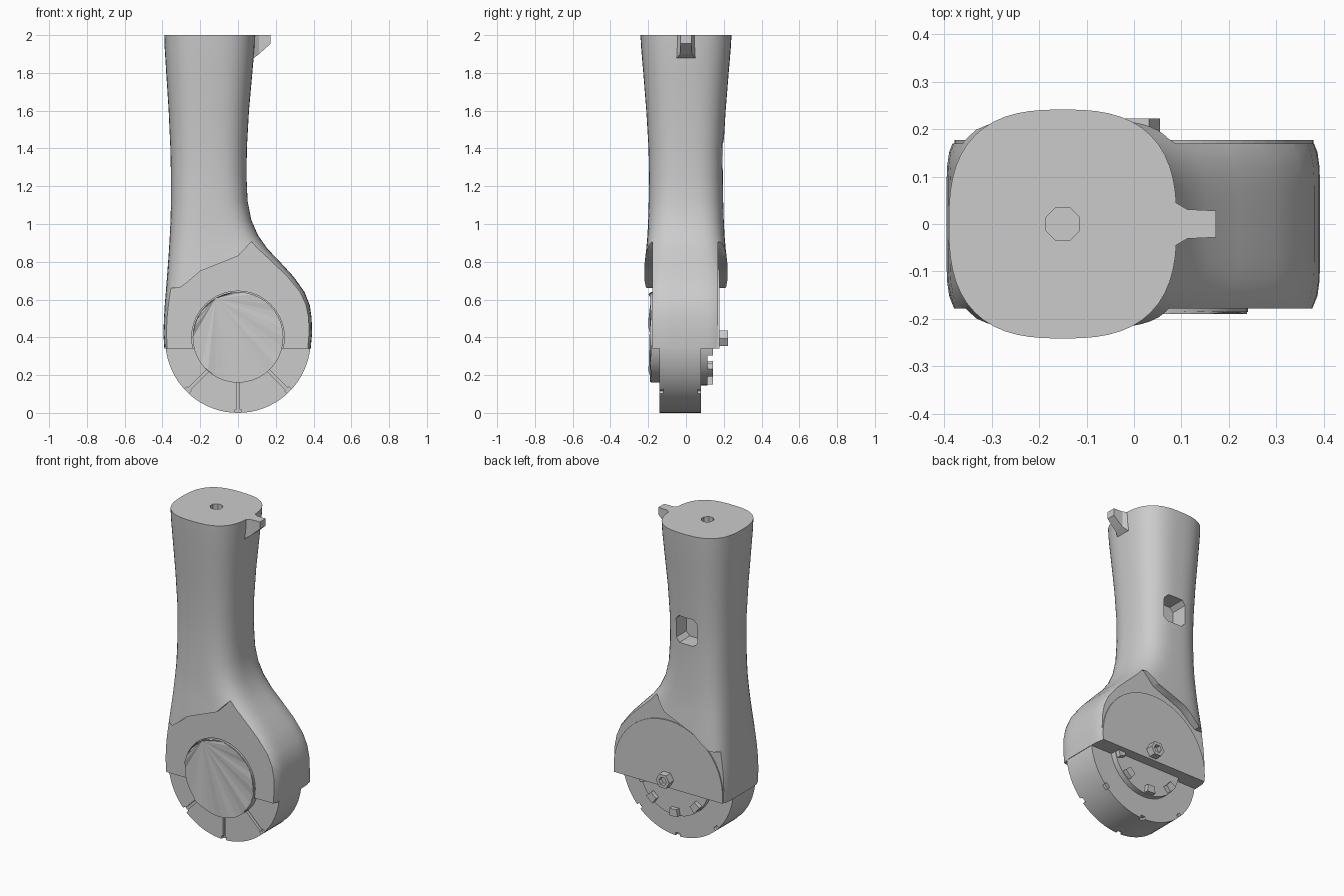
import bpy, bmesh, math, random
from mathutils import Vector

random.seed(4)
if "Cube" in bpy.data.objects:
    bpy.data.objects.remove(bpy.data.objects["Cube"], do_unlink=True)

grey = bpy.data.materials.new("plain_grey")
grey.use_nodes = True
grey.diffuse_color = (0.6, 0.6, 0.6, 1)
grey.node_tree.nodes["Principled BSDF"].inputs["Base Color"].default_value = (0.6, 0.6, 0.6, 1)

AXLE = 0.385     # height of the wheel centre
SKIRT = 0.34     # bottom edge of the housing


def finish(name, bm):
    bmesh.ops.recalc_face_normals(bm, faces=bm.faces)
    mesh = bpy.data.meshes.new(name)
    bm.to_mesh(mesh)
    bm.free()
    mesh.materials.append(grey)
    obj = bpy.data.objects.new(name, mesh)
    bpy.context.collection.objects.link(obj)
    return obj


def loft(name, rings):
    """Skin a list of closed rings and cap both ends."""
    bm = bmesh.new()
    rows = [[bm.verts.new(p) for p in ring] for ring in rings]
    n = len(rows[0])
    for a, b in zip(rows, rows[1:]):
        for i in range(n):
            bm.faces.new((a[i], a[(i + 1) % n], b[(i + 1) % n], b[i]))
    bm.faces.new(rows[0])
    bm.faces.new(rows[-1])
    return finish(name, bm)


def prism(name, outline, y0, y1):
    """Extrude an x-z outline along y."""
    return loft(name, [[(x, y, z) for x, z in outline] for y in (y0, y1)])


def arc(r, n, cx=0, cz=AXLE, start=0.0, sweep=math.tau):
    steps = n if sweep == math.tau else n - 1
    return [(cx + r * math.cos(start + sweep * i / steps),
             cz + r * math.sin(start + sweep * i / steps)) for i in range(n)]


def cut(obj, cutter):
    mod = obj.modifiers.new("cut", 'BOOLEAN')
    mod.object, mod.operation, mod.solver = cutter, 'DIFFERENCE', 'EXACT'
    graph = bpy.context.evaluated_depsgraph_get()
    mesh = bpy.data.meshes.new_from_object(obj.evaluated_get(graph))
    obj.modifiers.clear()
    obj.data = mesh
    bpy.data.objects.remove(cutter, do_unlink=True)


def smooth(obj, degrees=30):
    bpy.ops.object.select_all(action='DESELECT')
    obj.select_set(True)
    bpy.context.view_layer.objects.active = obj
    bpy.ops.object.shade_smooth_by_angle(angle=math.radians(degrees))


def section(z, left, right, depth, power, n=64):
    """Rounded-square ring."""
    ring = []
    for i in range(n):
        c, s = math.cos(math.tau * i / n), math.sin(math.tau * i / n)
        k = (abs(c) ** power + abs(s) ** power) ** (-1 / power)
        ring.append(((left + right) / 2 + c * k * (right - left) / 2, s * k * depth, z))
    return ring


# Leg and housing: height, left, right, half depth, squareness
levels = [
    (SKIRT, -.39, .385, .23, 6), (.42, -.395, .392, .23, 6), (.5, -.392, .39, .23, 6),
    (.57, -.388, .38, .23, 5.5), (.64, -.382, .352, .23, 5), (.72, -.376, .295, .225, 4.5),
    (.8, -.37, .222, .218, 4), (.87, -.365, .155, .21, 3.7), (.94, -.361, .106, .204, 3.4),
    (1.02, -.357, .071, .2, 3.1), (1.12, -.355, .051, .197, 2.9), (1.25, -.355, .045, .195, 2.8),
    (1.4, -.358, .047, .198, 2.7), (1.6, -.367, .058, .21, 2.7), (1.8, -.38, .076, .226, 2.7),
    (1.93, -.388, .087, .237, 2.7), (2, -.39, .09, .241, 2.7)]
housing = loft("leg_housing", [section(*row) for row in levels])

# Flat side panels under the shoulder step
step = [(-.5, .2), (-.5, .66), (-.31, .66), (-.27, .69), (-.2, .75), (-.1, .79),
        (0, .83), (.07, .905), (.5, .905), (.5, .2)]
cut(housing, prism("front_panel_cutter", step, -.4, -.178))
cut(housing, prism("back_panel_cutter", step, .17, .4))

# Opening for the front hub, window in the back and socket in the top
cut(housing, prism("hub_cutter", arc(.245, 40, cz=.4), -.3, -.15))
w, h, c = .075, .085, .025
window = [(-.14 + x, 1.37 + z) for x, z in
          [(-w, c - h), (c - w, -h), (w - c, -h), (w, c - h),
           (w, h - c), (w - c, h), (c - w, h), (-w, h - c)]]
cut(housing, prism("window_cutter", window, .09, .4))
socket = [[(-.15 + .038 * math.cos(math.tau * (i + .5) / 8),
            .038 * math.sin(math.tau * (i + .5) / 8), z) for i in range(8)]
          for z in (1.85, 2.1)]
cut(housing, loft("socket_cutter", socket))
smooth(housing)

# Tab at the top of the leg
tab = loft("top_tab", [
    [(x, -y, low), (x, y, low), (x, y, 2), (x, -y, 2)]
    for x, y, low in ((.05, .07, 1.86), (.085, .047, 1.88), (.112, .031, 1.9), (.173, .028, 1.955))])

# Wheel with radial grooves and small rim notches
wheel = prism("wheel", arc(AXLE, 72), -.14, .08)
for i in range(8):
    a = math.radians(-90 + 45 * i)
    out, side = Vector((math.cos(a), math.sin(a))), Vector((-math.sin(a), math.cos(a)))

    def strip(r0, r1, half):
        return [tuple(Vector((0, AXLE)) + out * r + side * s)
                for r, s in ((r0, -half), (r1, -half), (r1, half), (r0, half))]
    cut(wheel, prism("groove_cutter", strip(.2, .5, .008), -.2, -.122))
    cut(wheel, prism("front_notch_cutter", strip(.366, .5, .016), -.2, -.12))
    cut(wheel, prism("back_notch_cutter", strip(.366, .5, .016), .06, .2))
smooth(wheel)

# Front hub with a faceted face fanning out from one rim point
hub = prism("front_hub", arc(.24, 40, cz=.4), -.185, -.1)
smooth(hub)
fan = bmesh.new()
rim = [fan.verts.new((x, -.186 - random.choice((0, 0, .004, .012)), z))
       for x, z in arc(.238, 30, cz=.4, start=math.radians(120))]
for a, b in zip(rim[1:], rim[2:]):
    fan.faces.new((rim[0], a, b))
edge = [fan.verts.new((v.co.x, -.16, v.co.z)) for v in rim]
for i in range(len(rim)):
    j = (i + 1) % len(rim)
    fan.faces.new((rim[i], edge[i], edge[j], rim[j]))
finish("hub_fan_face", fan)

# Back brake disc with lugs
disc = prism("back_disc", arc(.24, 40), .06, .115)
smooth(disc)
for i, degrees in enumerate((-145, -100, -55, -20)):
    a = math.radians(degrees)
    prism(f"disc_lug_{i + 1}",
          arc(.235, 5, start=a, sweep=.25) + arc(.19, 5, start=a + .25, sweep=-.25), .1, .142)

# Half-round back cover and axle bolt with a hexagon socket
lean = math.asin((SKIRT - AXLE) / .378)
cover = prism("back_cover", arc(.378, 40, start=lean, sweep=math.pi - 2 * lean), .15, .177)
bolt = prism("axle_bolt", arc(.047, 6, cx=.008, cz=.395), .1, .222)
cut(bolt, prism("bolt_socket_cutter", arc(.026, 6, cx=.008, cz=.395), .195, .3))
